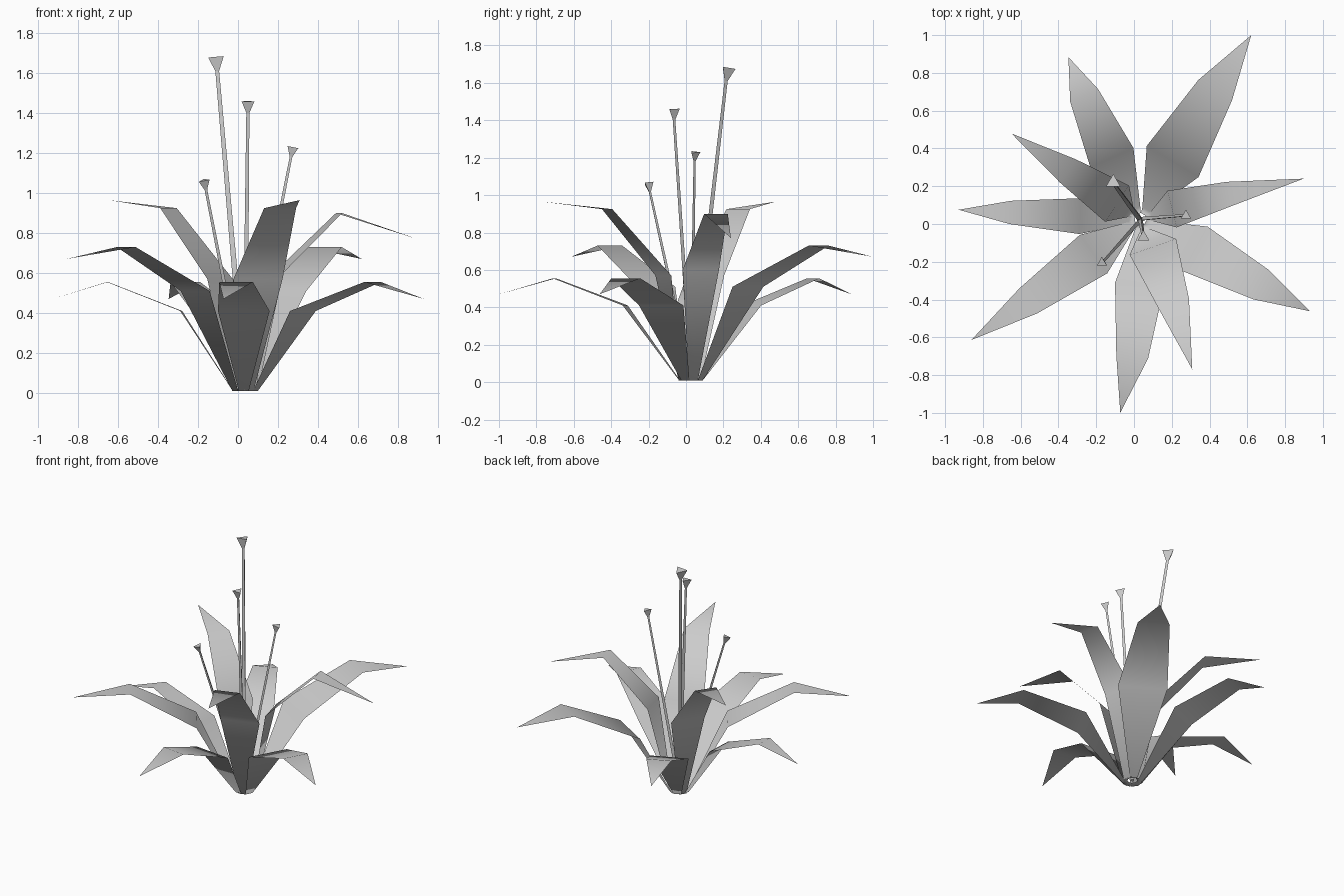
import bpy, bmesh, math
from mathutils import Vector

cube = bpy.data.objects.get("Cube")
if cube:
    bpy.data.objects.remove(cube, do_unlink=True)

grey = bpy.data.materials.new("plain grey")
grey.use_nodes = True
colour = (0.6, 0.6, 0.6, 1)
grey.diffuse_color = colour
grey.node_tree.nodes["Principled BSDF"].inputs["Base Color"].default_value = colour

CENTRE = Vector((0.035, 0.025, 0))


def make_object(name, bm, smooth):
    mesh = bpy.data.meshes.new(name)
    bm.to_mesh(mesh)
    bm.free()
    mesh.materials.append(grey)
    for face in mesh.polygons:
        face.use_smooth = smooth
    obj = bpy.data.objects.new(name, mesh)
    bpy.context.collection.objects.link(obj)


def leaf(name, angle, bend, radii, heights, width):
    """Thin blade: narrow foot, wide belly, narrower shoulder, pointed drooping tip."""
    bm = bmesh.new()
    heading = math.radians(angle)
    side = Vector((-math.sin(heading), math.cos(heading), 0))

    def point(radius, height, turn):
        a = math.radians(angle + turn)
        return CENTRE + Vector((radius * math.cos(a), radius * math.sin(a), height))

    rows = [(0.03, 0.02, 0, 0.03), (0.06, 0.01, 0, 0.05),
            (radii[0], heights[0], bend, width),
            (radii[1], heights[1], bend / 2, width * 0.65)]
    pairs = []
    for radius, height, turn, wide in rows:
        mid = point(radius, height, turn)
        pairs.append([bm.verts.new(mid + side * wide * s / 2) for s in (1, -1)])
    tip = bm.verts.new(point(radii[2], heights[2], 0))
    for (a, b), (c, d) in zip(pairs, pairs[1:]):
        bm.faces.new((a, b, d, c))
    bm.faces.new((*pairs[-1], tip))
    make_object(name, bm, True)


def stamen(name, top, scale):
    """Three-sided tapering stem with a flared three-sided head."""
    bm = bmesh.new()
    foot = CENTRE + Vector((0, 0, 0.02))
    end = Vector(top)
    axis = (end - foot).normalized()
    u = axis.cross(Vector((0, 1, 0))).normalized()
    v = axis.cross(u)
    neck = end - axis * 0.07 * scale
    rings = []
    for centre, radius in ((foot, 0.018), (neck, 0.011), (end, 0.045)):
        ring = []
        for i in range(3):
            a = math.tau * i / 3 + math.pi / 6
            offset = (u * math.cos(a) + v * math.sin(a)) * radius * scale
            ring.append(bm.verts.new(centre + offset))
        rings.append(ring)
    for low, high in zip(rings, rings[1:]):
        for i in range(3):
            j = (i + 1) % 3
            bm.faces.new((low[i], low[j], high[j], high[i]))
    bm.faces.new(rings[0])
    bm.faces.new(rings[-1])
    bmesh.ops.recalc_face_normals(bm, faces=bm.faces)
    make_object(name, bm, False)


# Height of belly, shoulder and tip for each tier of leaves
LOW = (0.41, 0.555, 0.47)
MIDDLE = (0.51, 0.73, 0.67)
HIGH = (0.57, 0.925, 0.965)
DROOPING = (0.6, 0.9, 0.77)

# Heading, bend, radii of belly, shoulder and tip, tier, width
leaves = {
    "back_left_leaf": (59, 2, (0.35, 0.79, 1.137), MIDDLE, 0.32),
    "back_leaf": (114, 1, (0.36, 0.72, 0.94), LOW, 0.25),
    "back_right_upright_leaf": (146.4, 0, (0.15, 0.46, 0.82), HIGH, 0.23),
    "right_leaf": (177, 0, (0.32, 0.69, 0.965), LOW, 0.19),
    "front_right_leaf": (215.5, 1, (0.31, 0.735, 1.1), MIDDLE, 0.25),
    "front_leaf": (264, 5, (0.35, 0.73, 1.03), LOW, 0.26),
    "front_upright_leaf": (289, 5, (0.16, 0.48, 0.84), HIGH, 0.26),
    "front_left_leaf": (331.5, 0, (0.33, 0.727, 1.02), LOW, 0.27),
    "left_leaf": (14, 4, (0.175, 0.49, 0.89), DROOPING, 0.2),
}
for name, spec in leaves.items():
    leaf(name, *spec)

stamen("back_stamen", (-0.11, 0.22, 1.68), 1)
stamen("front_stamen", (0.05, -0.07, 1.46), 0.82)
stamen("left_stamen", (0.275, 0.045, 1.23), 0.7)
stamen("right_stamen", (-0.17, -0.205, 1.065), 0.7)
